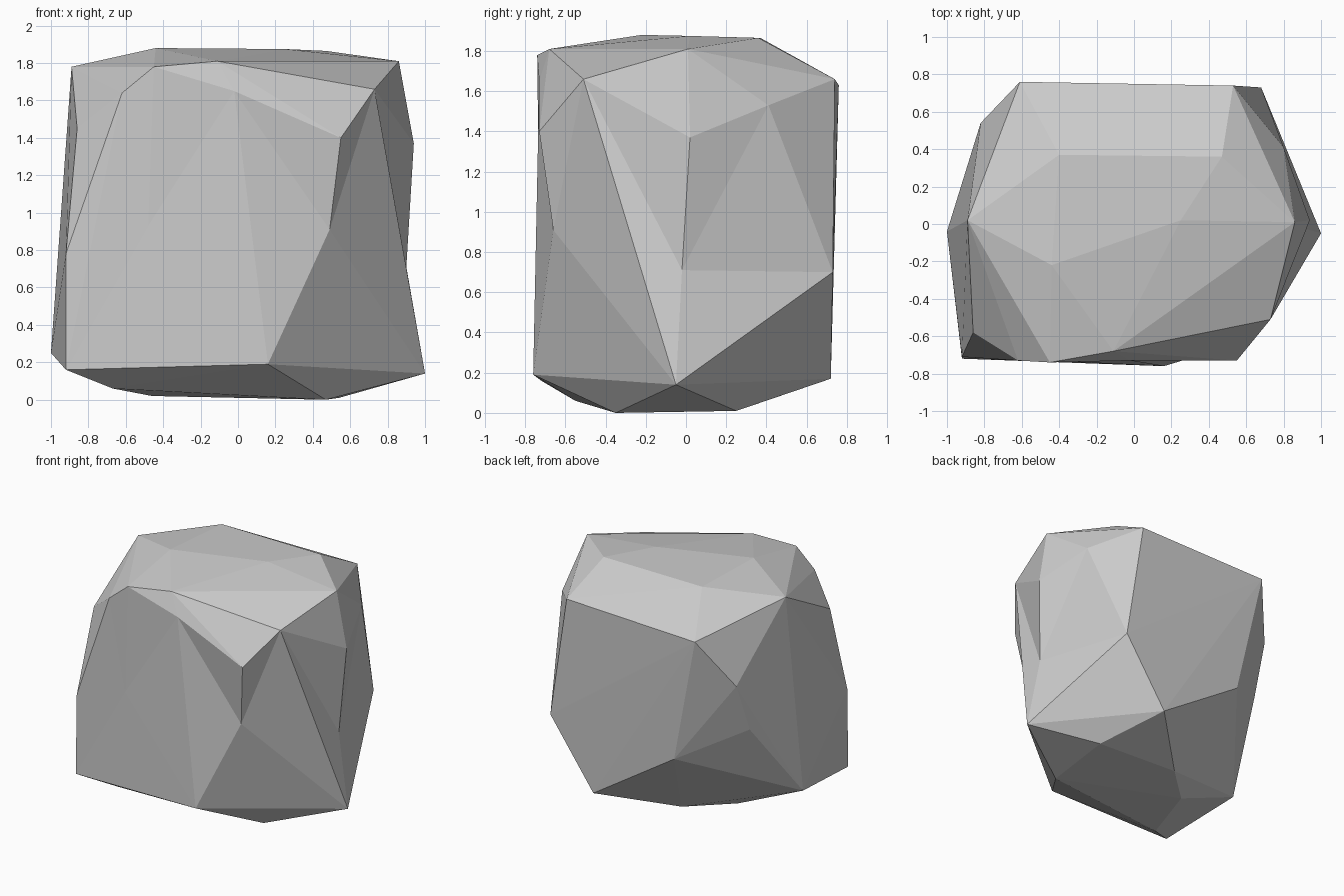
import bpy
import bmesh
from mathutils import Vector

cube = bpy.data.objects.get("Cube")
if cube:
    bpy.data.objects.remove(cube, do_unlink=True)


def make_material(name, colour):
    material = bpy.data.materials.new(name)
    material.use_nodes = True
    material.diffuse_color = colour
    shader = material.node_tree.nodes["Principled BSDF"]
    shader.inputs["Base Color"].default_value = colour
    shader.inputs["Roughness"].default_value = 0.9
    return material


# Corners of the boulder, grouped by level from the ground up
underside = [(.47, -.35, 0), (.54, .25, .01), (-.16, .28, .02),
             (-.46, 0, .02), (-.67, -.55, .06)]
foot = [(.16, -.76, .19), (1, -.05, .14), (.31, .72, .17),
        (-1, -.04, .25), (-.92, -.72, .16)]
belt = [(.68, .73, .7), (-.4, .72, .63), (-.84, .4, .86),
        (-.82, .54, 1.25), (-.92, -.71, .78)]
shoulder = [(.55, -.73, 1.4), (.73, -.51, 1.66), (.94, .02, 1.37),
            (.8, .41, 1.53), (.53, .74, 1.66), (-.61, .76, 1.63),
            (-.86, -.58, 1.45), (-.62, -.73, 1.64)]
crown = [(-.45, -.74, 1.78), (-.11, -.68, 1.81), (.86, .01, 1.81),
         (.47, .36, 1.865), (.25, .02, 1.875), (-.44, -.22, 1.88),
         (-.4, .37, 1.865), (-.89, .02, 1.78)]

# Chipped corners: where they start on the hull, and how far they are pressed in
chips = [((.58, -.755, .91), (-.09, .095, 0)),
         ((1, -.02, .71), (-.1, 0, 0)),
         ((-.48, -.75, .93), (0, .02, 0)),
         ((-.02, -.75, 1.65), (0, .02, 0))]


def build_boulder(name, material):
    bm = bmesh.new()
    for level in (underside, foot, belt, shoulder, crown):
        for corner in level:
            bm.verts.new(corner)
    pressed = [(bm.verts.new(start), Vector(push)) for start, push in chips]

    # Wrap the corners in flat facets, then press the chips inward
    bmesh.ops.convex_hull(bm, input=list(bm.verts))
    for vert, push in pressed:
        if vert.is_valid:
            vert.co += push
    loose = [vert for vert in bm.verts if not vert.link_faces]
    bmesh.ops.delete(bm, geom=loose, context='VERTS')
    bmesh.ops.recalc_face_normals(bm, faces=list(bm.faces))
    for face in bm.faces:
        face.smooth = False

    mesh = bpy.data.meshes.new(name)
    bm.to_mesh(mesh)
    bm.free()
    mesh.materials.append(material)
    boulder = bpy.data.objects.new(name, mesh)
    bpy.context.collection.objects.link(boulder)
    return boulder


stone_grey = make_material("stone grey", (.6, .6, .6, 1))
build_boulder("boulder", stone_grey)
